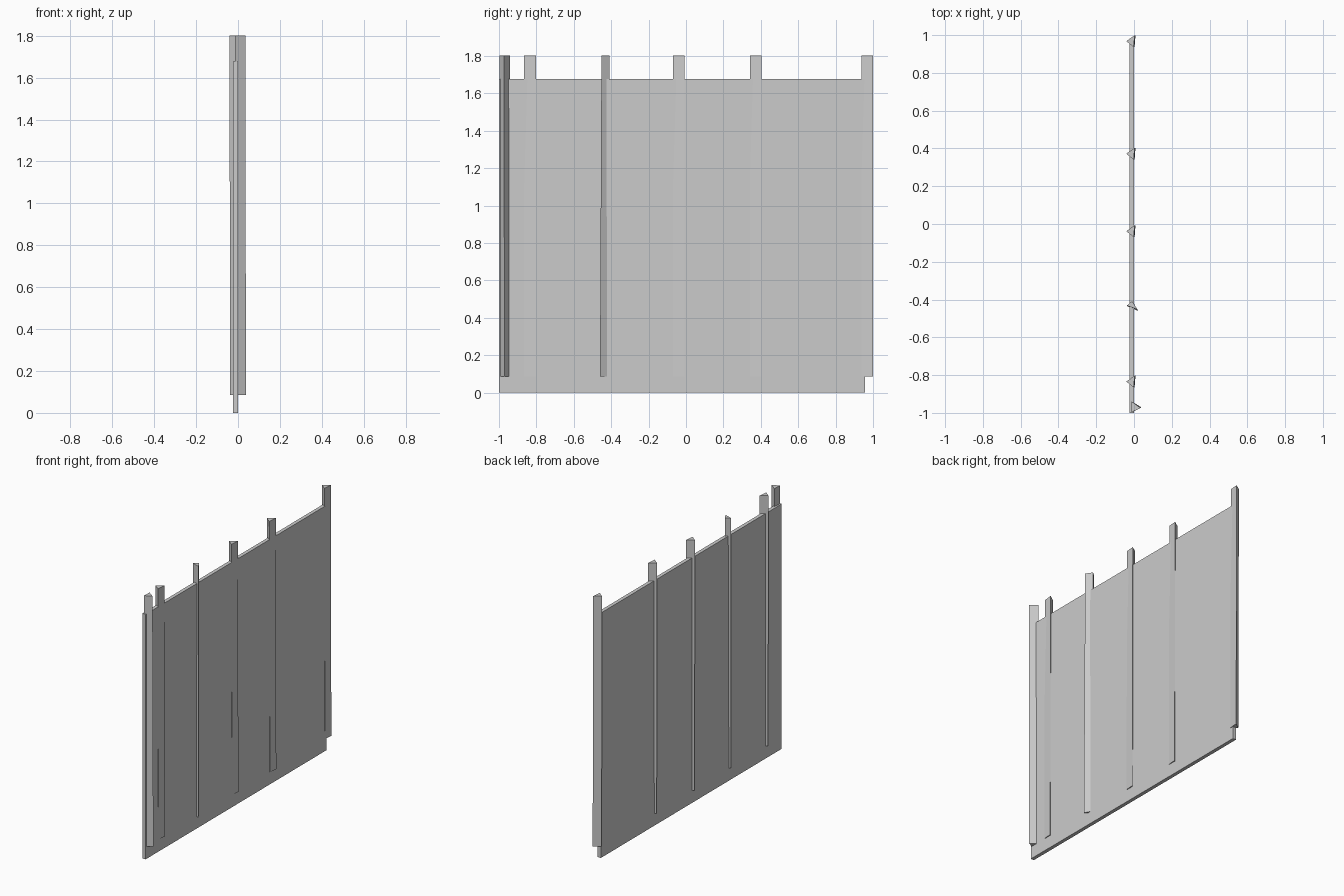
import bpy, bmesh

if "Cube" in bpy.data.objects:
    bpy.data.objects.remove(bpy.data.objects["Cube"])

Z0, Z1 = 0.085, 1.802   # post bottom and top


def prism(name, bottom, top, z0, z1):
    """Loft between two counter-clockwise plan outlines."""
    bm = bmesh.new()
    lo = [bm.verts.new((x, y, z0)) for x, y in bottom]
    hi = [bm.verts.new((x, y, z1)) for x, y in top]
    n = len(lo)
    bm.faces.new(lo[::-1])
    bm.faces.new(hi)
    for i in range(n):
        j = (i + 1) % n
        bm.faces.new((lo[i], lo[j], hi[j], hi[i]))
    bmesh.ops.recalc_face_normals(bm, faces=bm.faces)
    me = bpy.data.meshes.new(name)
    bm.to_mesh(me)
    bm.free()
    ob = bpy.data.objects.new(name, me)
    bpy.context.collection.objects.link(ob)
    return ob


# Thin wall panel
outline = [(-0.025, -1), (0.0, -1), (0.0, 0.958), (-0.025, 0.958)]
prism("panel", outline, outline, 0, 1.678)

# Triangular posts, flat side almost flush with the panel, leaning slightly out
for i, y in enumerate((-0.834, -0.038, 0.372, 0.968)):
    top = [(-0.041, y), (-0.002, y - 0.031), (0.004, y + 0.031)]
    bottom = [(-0.037, y - 0.002), (0.003, y - 0.031), (0.008, y + 0.031)]
    prism(f"post_{i + 1}", bottom, top, Z0, Z1)

# Post turned sideways so it sticks out on both sides
prism("turned_post",
      [(-0.034, -0.436), (0.022, -0.460), (-0.006, -0.412)],
      [(-0.038, -0.432), (0.018, -0.452), (-0.010, -0.408)], Z0, Z1)

# End post with its ridge facing outwards
prism("end_post",
      [(-0.010, -0.997), (0.038, -0.970), (-0.008, -0.942)],
      [(-0.014, -0.997), (0.035, -0.974), (-0.012, -0.940)], Z0, Z1)
